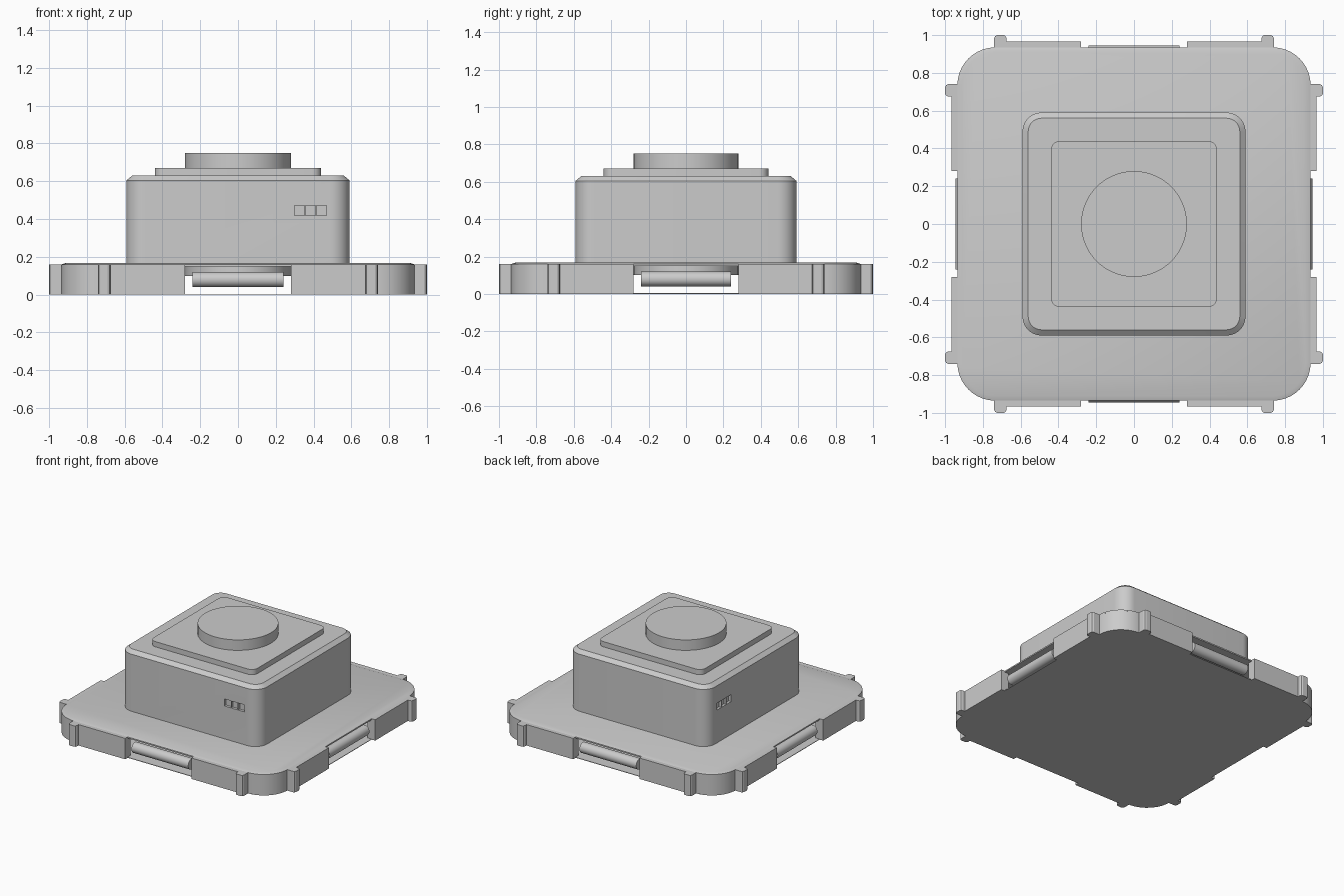
import bpy, bmesh
from math import pi, cos, sin, radians
from mathutils import Matrix

if "Cube" in bpy.data.objects:
    bpy.data.objects.remove(bpy.data.objects["Cube"])


def arc(cx, cy, r, a0, a1, n=10):
    return [(cx + r * cos(radians(a0 + (a1 - a0) * i / n)),
             cy + r * sin(radians(a0 + (a1 - a0) * i / n))) for i in range(n + 1)]


def rounded_square(half, r):
    c = half - r
    pts = []
    for k, (sx, sy) in enumerate([(1, 1), (-1, 1), (-1, -1), (1, -1)]):
        pts += arc(sx * c, sy * c, r, 90 * k, 90 * k + 90)
    return pts


def finish(name, bm):
    bmesh.ops.recalc_face_normals(bm, faces=bm.faces)
    me = bpy.data.meshes.new(name)
    bm.to_mesh(me)
    bm.free()
    ob = bpy.data.objects.new(name, me)
    bpy.context.collection.objects.link(ob)
    return ob


def loft(name, sections):
    """Solid through a stack of (outline, z) sections."""
    bm = bmesh.new()
    rings = [[bm.verts.new((x, y, z)) for x, y in pts] for pts, z in sections]
    n = len(rings[0])
    for a, b in zip(rings, rings[1:]):
        for i in range(n):
            j = (i + 1) % n
            bm.faces.new((a[i], a[j], b[j], b[i]))
    bm.faces.new(rings[0][::-1])
    bm.faces.new(rings[-1])
    return finish(name, bm)


def cylinder(name, r, depth, matrix, segments=64):
    bm = bmesh.new()
    bmesh.ops.create_cone(bm, cap_ends=True, segments=segments, radius1=r,
                          radius2=r, depth=depth, matrix=matrix)
    return finish(name, bm)


# Hollow base: thin floor and chamfered cover plate
floor = rounded_square(0.935, 0.2)
loft("base_floor", [(floor, 0), (floor, 0.004)])
loft("base_cover", [(floor, 0.15), (floor, 0.16), (rounded_square(0.91, 0.175), 0.168)])

# Corner walls with raised pads and rounded ribs, open between them
edge = [(0.28, 0.90), (0.28, 0.965), (0.675, 0.965), (0.675, 0.985), (0.68, 0.995),
        (0.69, 1.0), (0.725, 1.0), (0.735, 0.995), (0.74, 0.985), (0.74, 0.935)]
wall = (edge + arc(0.735, 0.735, 0.2, 85, 5) + [(y, x) for x, y in edge[::-1]]
        + arc(0.735, 0.735, 0.165, 0, 90))
for k in range(4):
    ob = loft(f"corner_wall_{k + 1}", [(wall, 0), (wall, 0.16)])
    ob.data.transform(Matrix.Rotation(k * pi / 2, 4, 'Z'))

# Round bars in the four side openings
for k in range(4):
    m = (Matrix.Rotation(k * pi / 2, 4, 'Z') @ Matrix.Translation((0, -0.905, 0.08))
         @ Matrix.Rotation(pi / 2, 4, 'Y'))
    cylinder(f"side_bar_{k + 1}", 0.04, 0.48, m, 32)

# Tower, top plinth and the round core running down into the base
body = rounded_square(0.59, 0.1)
tower = loft("tower", [(body, 0.16), (body, 0.605), (rounded_square(0.56, 0.07), 0.63)])
step = rounded_square(0.44, 0.05)
loft("top_plinth", [(step, 0.62), (step, 0.67)])
cylinder("round_core", 0.28, 0.65, Matrix.Translation((0, 0, 0.425)))

# Three small square sockets on the front and on the left face
bm = bmesh.new()
for i in range(3):
    x = 0.325 + i * 0.058
    for px, py, sx, sy in [(x, -0.59, 0.054, 0.04), (-0.59, x, 0.04, 0.054)]:
        bmesh.ops.create_cube(bm, size=1, matrix=Matrix.Translation((px, py, 0.446))
                              @ Matrix.Diagonal((sx, sy, 0.054, 1)))
cutter = finish("socket_cutter", bm)
cutter.hide_render = True
mod = tower.modifiers.new("sockets", 'BOOLEAN')
mod.operation = 'DIFFERENCE'
mod.solver = 'EXACT'
mod.object = cutter
bpy.context.view_layer.objects.active = tower
bpy.ops.object.modifier_apply(modifier=mod.name)
bpy.data.objects.remove(cutter)

# Smooth the rounded surfaces, keep edges crisp
for ob in bpy.context.collection.objects:
    ob.select_set(True)
bpy.ops.object.shade_smooth_by_angle(angle=radians(25))
